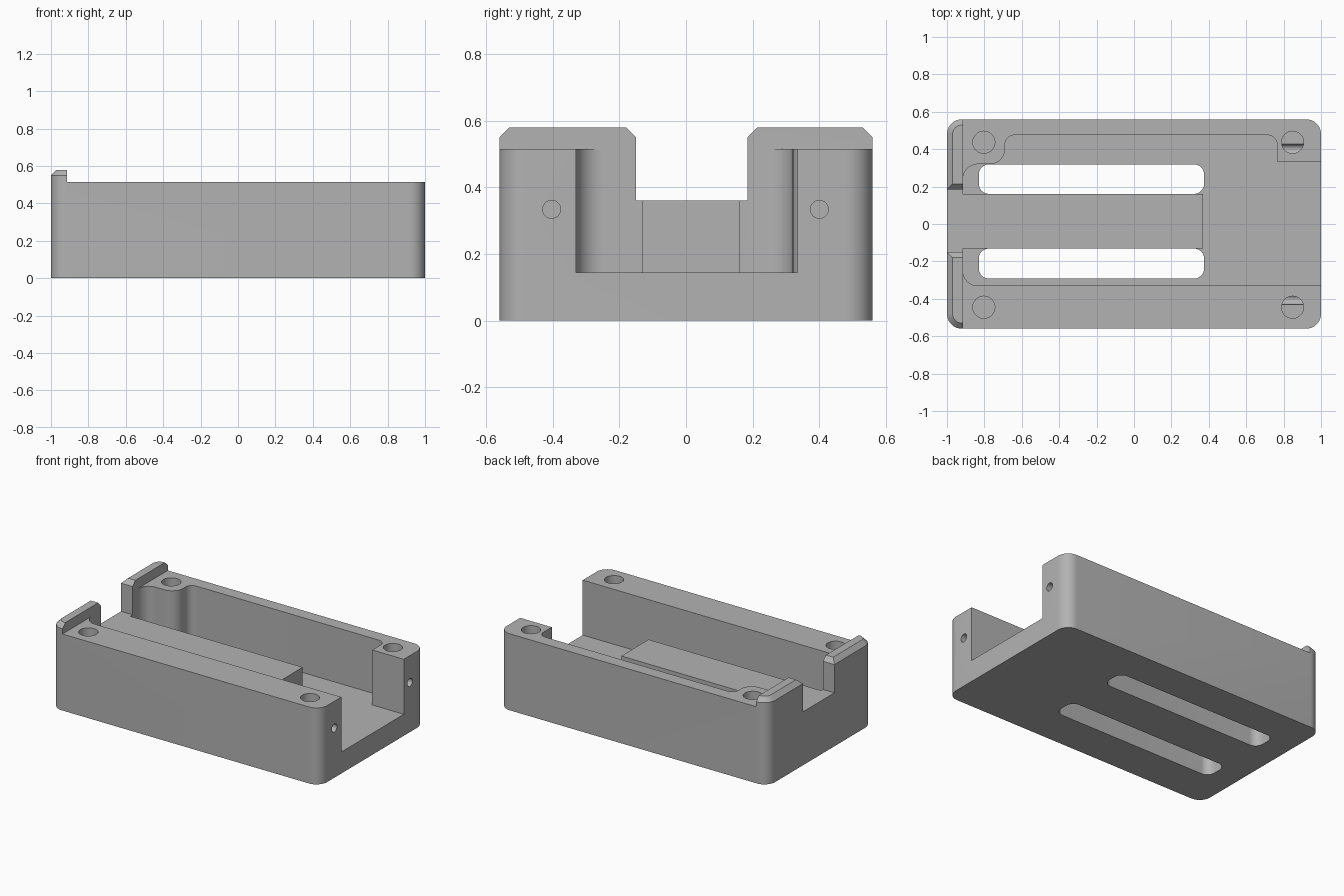
import bpy
import bmesh
import math
from mathutils import Vector

if "Cube" in bpy.data.objects:
    bpy.data.objects.remove(bpy.data.objects["Cube"], do_unlink=True)

grey = bpy.data.materials.new("plain grey")
grey.use_nodes = True
grey.diffuse_color = (0.45, 0.45, 0.45, 1)
grey.node_tree.nodes["Principled BSDF"].inputs["Base Color"].default_value = (0.45, 0.45, 0.45, 1)


def rounded(corners, steps=10):
    """Outline from (x, y, radius) corners, each replaced by an arc."""
    out = []
    for i, (x, y, r) in enumerate(corners):
        p = Vector((x, y))
        if r == 0:
            out.append(p)
            continue
        a = (Vector(corners[i - 1][:2]) - p).normalized()
        b = (Vector(corners[(i + 1) % len(corners)][:2]) - p).normalized()
        centre = p + (a + b) * r          # all corners are square
        for k in range(steps + 1):
            t = math.pi / 2 * k / steps
            out.append(centre - b * r * math.cos(t) - a * r * math.sin(t))
    return out


def rect(x0, x1, y0, y1, r=0):
    return rounded([(x0, y0, r), (x1, y0, r), (x1, y1, r), (x0, y1, r)])


def circle(x, y, r, n=40):
    return [Vector((x + r * math.cos(2 * math.pi * k / n),
                    y + r * math.sin(2 * math.pi * k / n))) for k in range(n)]


def loft(name, layers, along_x=False):
    """Solid through (outline, height) layers, stacked along z or x."""
    bm = bmesh.new()
    rings = []
    for pts, h in layers:
        rings.append([bm.verts.new((h, p[0], p[1]) if along_x else (p[0], p[1], h)) for p in pts])
    n = len(rings[0])
    bm.faces.new(rings[0][::-1])
    bm.faces.new(rings[-1])
    for low, high in zip(rings, rings[1:]):
        for i in range(n):
            j = (i + 1) % n
            bm.faces.new((low[i], low[j], high[j], high[i]))
    bmesh.ops.recalc_face_normals(bm, faces=bm.faces)
    mesh = bpy.data.meshes.new(name)
    bm.to_mesh(mesh)
    bm.free()
    mesh.materials.append(grey)
    obj = bpy.data.objects.new(name, mesh)
    bpy.context.collection.objects.link(obj)
    return obj


def prism(name, pts, h0, h1, along_x=False):
    return loft(name, [(pts, h0), (pts, h1)], along_x)


def cut(target, cutter):
    cutter.hide_render = True
    mod = target.modifiers.new("cut", "BOOLEAN")
    mod.operation = "DIFFERENCE"
    mod.solver = "EXACT"
    mod.object = cutter
    bpy.context.view_layer.objects.active = target
    bpy.ops.object.modifier_apply(modifier=mod.name)
    bpy.data.objects.remove(cutter, do_unlink=True)


# Outer body with rounded corners and a chamfered rim
outer = rect(-1, 1, -0.56, 0.56, 0.08)
rim = rect(-0.97, 0.97, -0.53, 0.53, 0.05)
body = loft("case_body", [(outer, 0), (outer, 0.55), (rim, 0.58)])

# Lower the top everywhere except the end lip
cut(body, prism("top_cutter", rect(-0.915, 1.2, -1, 1), 0.515, 1))

# Stepped cavity, open at one end, leaving a raised central platform
cavity = prism("cavity_cutter", rounded([
    (1.2, -0.33, 0), (1.2, 0.335, 0), (0.765, 0.335, 0), (0.765, 0.475, 0.05),
    (-0.69, 0.475, 0.05), (-0.69, 0.32, 0.08), (-0.915, 0.32, 0.08),
    (-0.915, -0.33, 0.08)]), 0.145, 0.9)
cut(cavity, prism("platform_cutter", rect(-1.2, 0.37, -0.13, 0.16), 0, 0.36))
cut(body, cavity)

# Notch through the lip wall with chamfered upper corners
notch = [(-0.15, 0.36), (0.185, 0.36), (0.185, 0.55), (0.235, 0.6),
         (-0.2, 0.6), (-0.15, 0.55)]
cut(body, prism("notch_cutter", notch, -1.1, -0.9, True))

# Long slots through the floor
for y0, y1 in ((0.161, 0.319), (-0.292, -0.131)):
    cut(body, prism("slot_cutter", rect(-0.83, 0.375, y0, y1, 0.055), -0.1, 0.25))

# Blind screw holes in the top, and small holes in the open end
for y in (-0.445, 0.437):
    for x in (-0.803, 0.848):
        cut(body, prism("screw_hole_cutter", circle(x, y, 0.059), 0.335, 0.7))
for y in (-0.403, 0.4):
    cut(body, prism("end_hole_cutter", circle(y, 0.334, 0.027, 24), 0.79, 1.1, True))

bpy.ops.object.select_all(action="DESELECT")
body.select_set(True)
bpy.context.view_layer.objects.active = body
bpy.ops.object.shade_smooth_by_angle(angle=math.radians(30))
